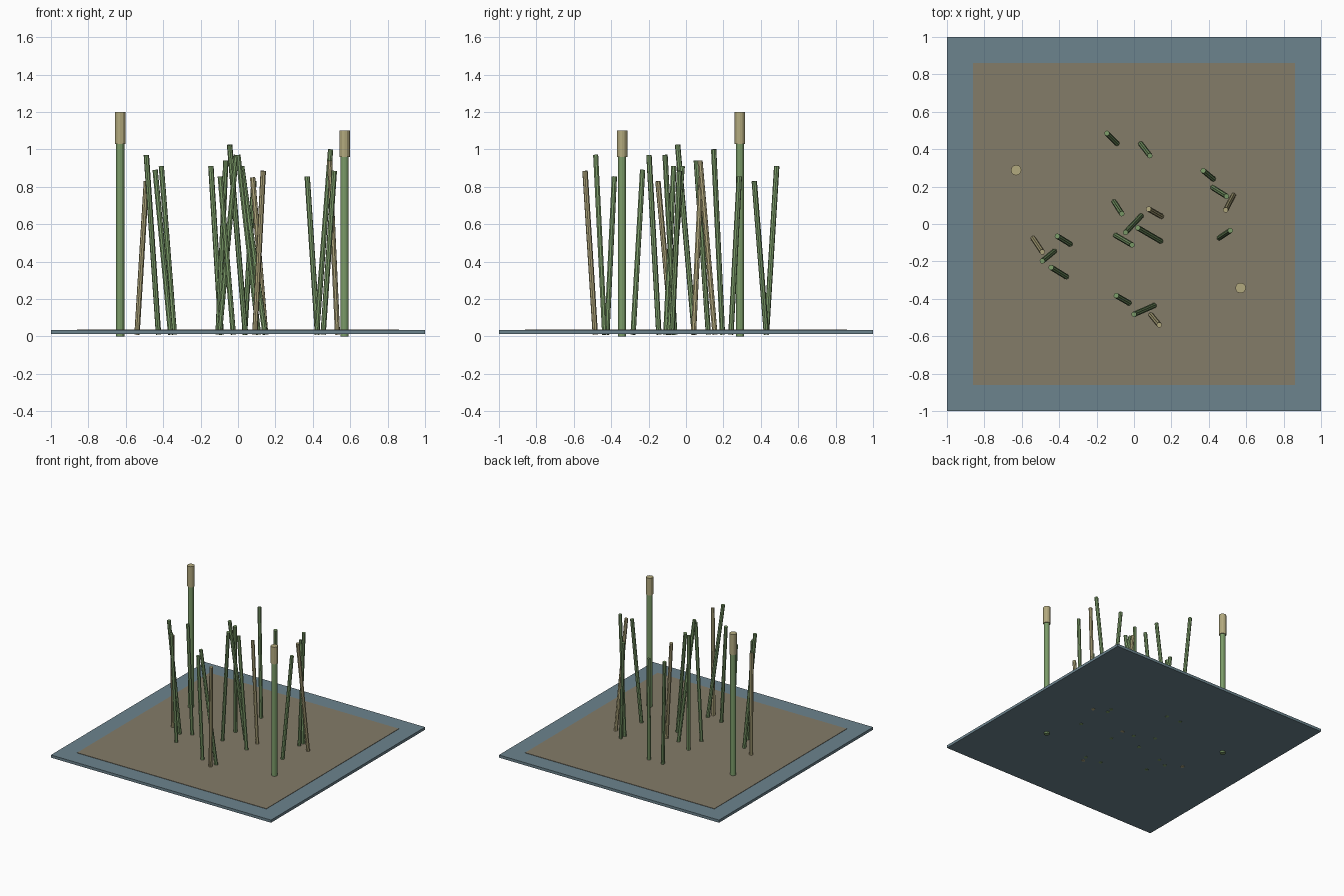
import bpy
from mathutils import Vector

cube = bpy.data.objects.get("Cube")
if cube:
    bpy.data.objects.remove(cube, do_unlink=True)


def material(name, rgb):
    m = bpy.data.materials.new(name)
    m.use_nodes = True
    m.diffuse_color = (*rgb, 1)
    m.node_tree.nodes["Principled BSDF"].inputs["Base Color"].default_value = (*rgb, 1)
    return m


WATER = material("water_blue", (0.15, 0.23, 0.27))
MUD = material("mud_brown", (0.23, 0.20, 0.14))
GREEN = material("reed_green", (0.20, 0.33, 0.14))
TAN = material("dry_tan", (0.45, 0.40, 0.21))


def slab(name, half, z0, z1, mat):
    bpy.ops.mesh.primitive_cube_add(size=1, location=(0, 0, (z0 + z1) / 2))
    ob = bpy.context.object
    ob.name = name
    ob.scale = (2 * half, 2 * half, z1 - z0)
    ob.data.materials.append(mat)


def rod(name, base, top, radius, mat, sides=8):
    a, b = Vector(base), Vector(top)
    bpy.ops.mesh.primitive_cylinder_add(vertices=sides, radius=radius,
                                        depth=(b - a).length, location=(a + b) / 2)
    ob = bpy.context.object
    ob.name = name
    ob.rotation_euler = (b - a).to_track_quat('Z', 'Y').to_euler()
    ob.data.materials.append(mat)


# Water slab with a thin mud bed on top
slab("water_base", 1.0, 0.012, 0.034, WATER)
slab("mud_bed", 0.86, 0.03, 0.037, MUD)

# Leaning reeds: base x, y, then tip x, y, z
green_reeds = [
    (-.09, .43, -.145, .485, .91), (.035, .43, .085, .365, .83),
    (.425, .24, .37, .285, .855), (.42, .195, .495, .148, 1.0),
    (.455, -.075, .515, -.035, .885), (-.107, .12, -.065, .055, .94),
    (-.1, -.06, -.01, -.112, .97), (.04, .045, -.045, -.045, 1.025),
    (.145, -.093, .02, -.02, .91), (-.34, -.108, -.41, -.065, .91),
    (-.425, -.145, -.49, -.198, .97), (-.36, -.283, -.443, -.232, .89),
    (-.025, -.423, -.095, -.383, .855), (.11, -.435, 0, -.483, .97)]
tan_reeds = [
    (.532, .155, .49, .075, .94), (.148, .04, .078, .08, .85),
    (-.54, -.075, -.49, -.15, .83), (.09, -.485, .135, -.54, .885)]
for label, mat, reeds in (("green_reed", GREEN, green_reeds), ("dry_reed", TAN, tan_reeds)):
    for i, (x, y, tx, ty, tz) in enumerate(reeds, 1):
        rod(f"{label}_{i}", (x, y, 0.01), (tx, ty, tz), 0.0145, mat)

# Upright cattails with seed heads
for i, (x, y, z) in enumerate([(-.63, .288, 1.2), (.57, -.342, 1.1)], 1):
    neck = z - 0.17 if i == 1 else z - 0.14
    rod(f"cattail_stem_{i}", (x, y, 0), (x, y, neck + 0.01), 0.022, GREEN, 12)
    rod(f"cattail_head_{i}", (x, y, neck), (x, y, z), 0.028, TAN, 12)
